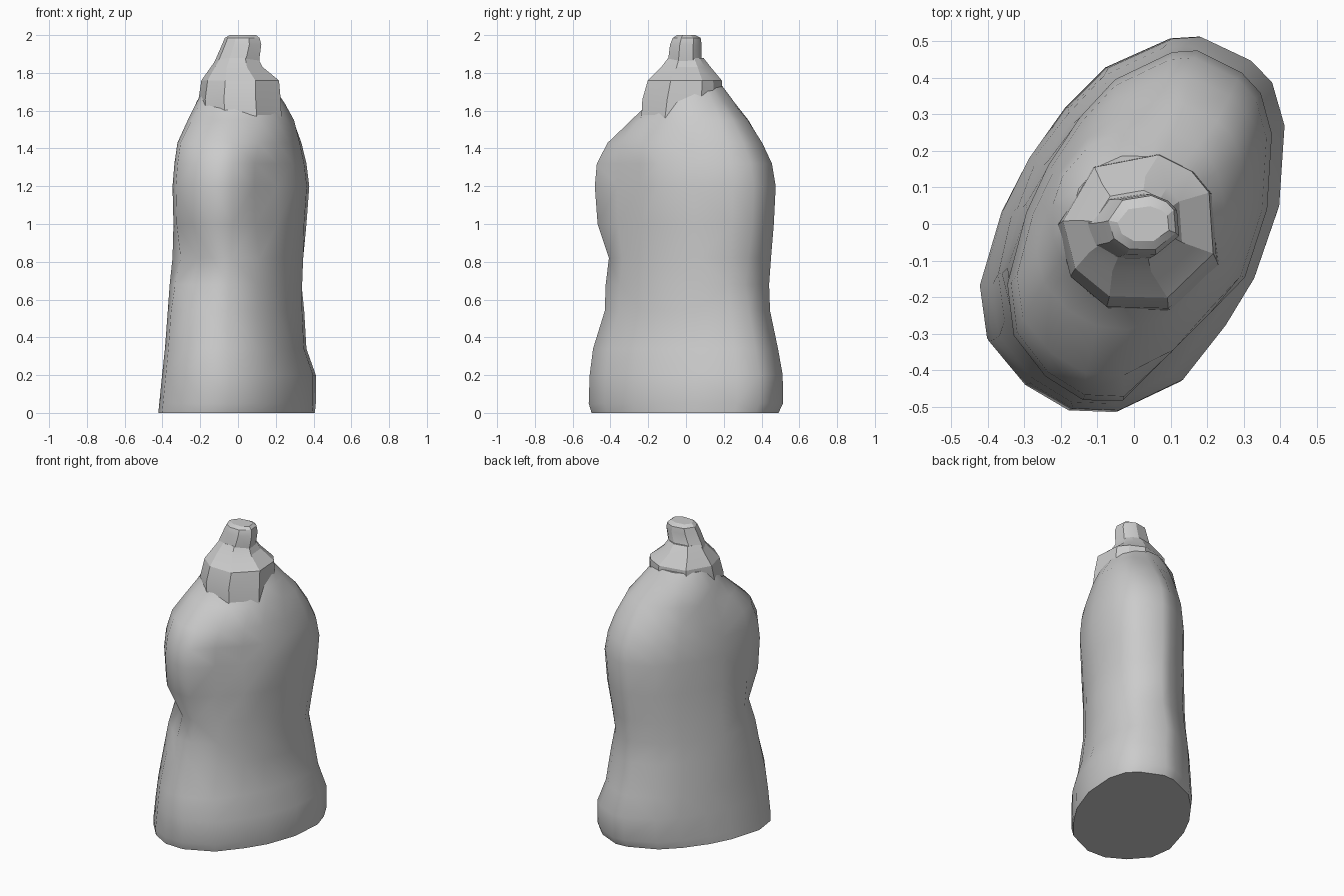
import bpy, bmesh, math
from mathutils import Vector

if "Cube" in bpy.data.objects:
    bpy.data.objects.remove(bpy.data.objects["Cube"], do_unlink=True)

grey = bpy.data.materials.new("plain grey")
grey.use_nodes = True
colour = (0.6, 0.6, 0.6, 1)
grey.diffuse_color = colour
grey.node_tree.nodes["Principled BSDF"].inputs["Base Color"].default_value = colour

# Slanted oval footprint, counter-clockwise from the +x side
OVAL = [(.415, .27), (.38, .39), (.32, .45), (.18, .515), (.1, .51), (-.08, .43),
        (-.19, .32), (-.29, .18), (-.36, .04), (-.42, -.17), (-.4, -.32), (-.3, -.44),
        (-.18, -.51), (-.05, -.515), (.13, -.43), (.25, -.28), (.33, -.15), (.4, .05)]
OVAL = [Vector((x / .418, y / .515)) for x, y in OVAL]


def loft(name, rows, angle, step=1):
    """Skin closed rings; each row is z, x min, x max, y min, y max, roundness."""
    bm = bmesh.new()
    rings = []
    for z, x0, x1, y0, y1, roundness in rows:
        points = [p.lerp(p.normalized(), roundness) for p in OVAL[::step]]
        rings.append([bm.verts.new(((x0 + x1) / 2 + p.x * (x1 - x0) / 2,
                                    (y0 + y1) / 2 + p.y * (y1 - y0) / 2, z))
                      for p in points])
    n = len(rings[0])
    for low, high in zip(rings, rings[1:]):
        for i in range(n):
            j = (i + 1) % n
            bm.faces.new((low[i], low[j], high[j], high[i]))
    bm.faces.new(rings[0][::-1])
    bm.faces.new(rings[-1])
    bmesh.ops.triangulate(bm, faces=[f for f in bm.faces if len(f.verts) == 4])
    bmesh.ops.recalc_face_normals(bm, faces=bm.faces)
    mesh = bpy.data.meshes.new(name)
    bm.to_mesh(mesh)
    bm.free()
    mesh.materials.append(grey)
    obj = bpy.data.objects.new(name, mesh)
    bpy.context.collection.objects.link(obj)
    bpy.ops.object.select_all(action="DESELECT")
    obj.select_set(True)
    bpy.context.view_layer.objects.active = obj
    bpy.ops.object.shade_smooth_by_angle(angle=math.radians(angle))
    return obj


def flatten(obj, direction, limit):
    """Press one flank flat above the flared base."""
    direction = Vector(direction).normalized()
    for v in obj.data.vertices:
        flare = max(0, min(1, (.55 - v.co.z) / .35)) * .08
        excess = v.co.dot(direction) - limit - flare
        if excess > 0:
            v.co -= direction * excess


def dent(obj, centre, radius, depth):
    """Press a soft hollow towards the vertical axis."""
    centre = Vector(centre)
    for v in obj.data.vertices:
        d = (v.co - centre).length
        if d < radius:
            inward = Vector((-v.co.x, -v.co.y, 0)).normalized()
            v.co += inward * depth * (1 - d / radius)


# Squeezed bottle body with a pinched waist and sloping shoulders
body = loft("bottle_body", [
    (0, -.42, .41, -.5, .49, 0),
    (.05, -.415, .415, -.515, .513, 0),
    (.2, -.4, .415, -.51, .512, 0),
    (.34, -.385, .365, -.492, .487, 0),
    (.54, -.37, .355, -.43, .445, 0),
    (.68, -.36, .355, -.425, .44, 0),
    (.82, -.345, .36, -.408, .45, 0),
    (1, -.34, .365, -.468, .465, 0),
    (1.2, -.345, .38, -.487, .475, 0),
    (1.32, -.335, .365, -.472, .455, 0),
    (1.43, -.32, .34, -.415, .405, .05),
    (1.55, -.27, .305, -.29, .335, .35),
    (1.64, -.23, .25, -.2, .265, .8),
    (1.74, -.17, .18, -.15, .19, 1),
], 40)
flatten(body, (1, -1, 0), .32)
flatten(body, (-1, 1, 0), .335)

# Finger grips at both ends of the waist
dent(body, (-.27, -.33, .8), .2, .07)
dent(body, (.35, .34, .72), .22, .04)

# Faceted collar of the cap, overhanging at the front
collar = loft("cap_collar", [
    (1.55, -.2, .245, -.25, .17, 1),
    (1.66, -.21, .24, -.245, .2, 1),
    (1.76, -.195, .23, -.215, .195, 1),
    (1.83, -.145, .14, -.14, .135, 1),
    (1.88, -.11, .11, -.1, .095, 1),
], 20, 2)

# Small blunt nozzle
nozzle = loft("nozzle", [
    (1.8, -.15, .12, -.12, .12, 1),
    (1.87, -.12, .12, -.1, .085, 1),
    (1.95, -.085, .13, -.09, .085, 1),
    (1.985, -.07, .12, -.075, .08, 1),
    (2, -.045, .1, -.05, .05, 1),
], 25, 2)
